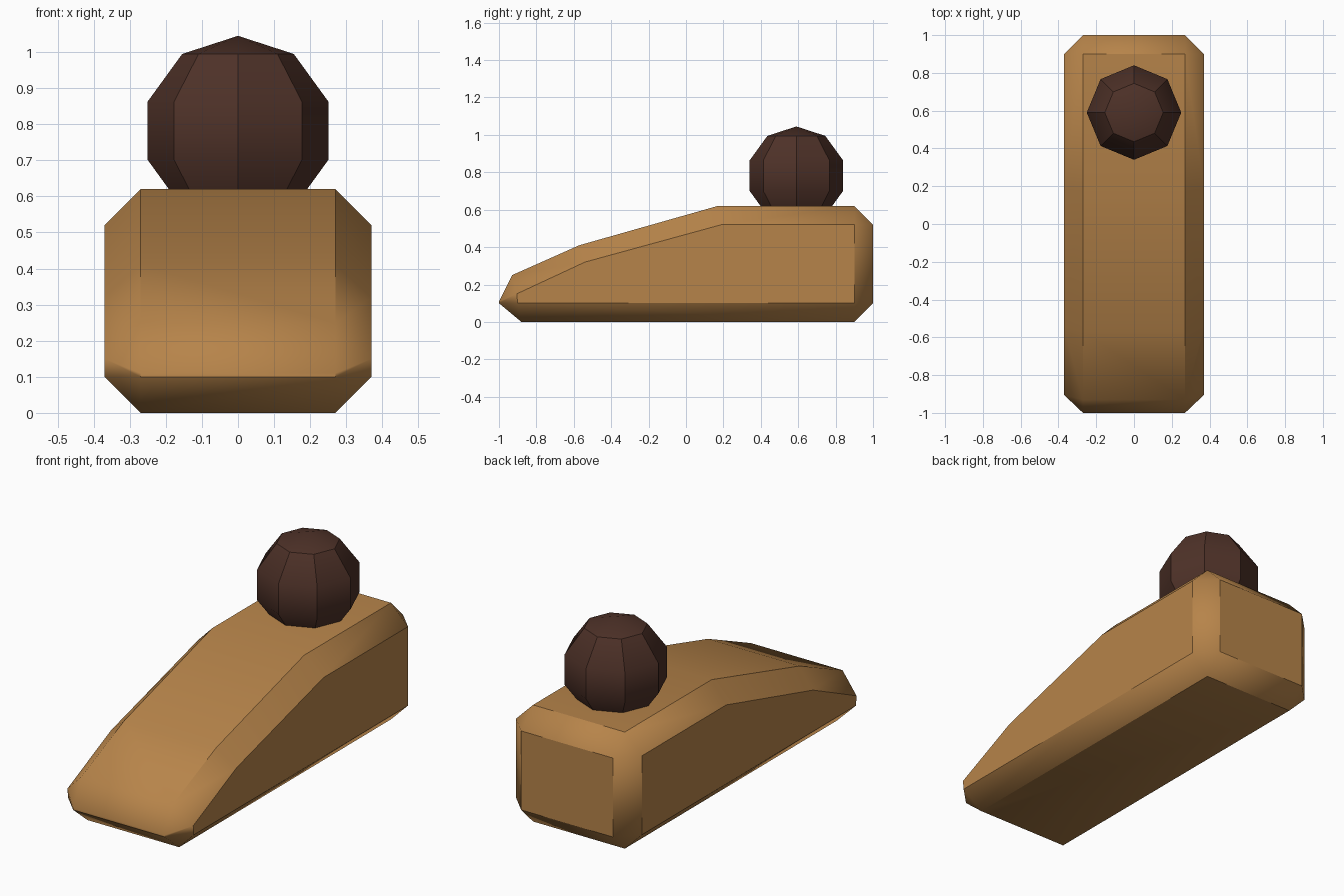
import bpy, bmesh, math
from mathutils import Vector

if "Cube" in bpy.data.objects:
    bpy.data.objects.remove(bpy.data.objects["Cube"])


def material(name, rgb):
    m = bpy.data.materials.new(name)
    m.diffuse_color = (*rgb, 1)
    m.use_nodes = True
    m.node_tree.nodes["Principled BSDF"].inputs["Base Color"].default_value = m.diffuse_color
    return m


def add_object(name, bm, mat, angle):
    bmesh.ops.recalc_face_normals(bm, faces=bm.faces)
    mesh = bpy.data.meshes.new(name)
    bm.to_mesh(mesh)
    bm.free()
    mesh.materials.append(mat)
    ob = bpy.data.objects.new(name, mesh)
    bpy.context.collection.objects.link(ob)
    bpy.ops.object.select_all(action='DESELECT')
    ob.select_set(True)
    bpy.context.view_layer.objects.active = ob
    bpy.ops.object.shade_smooth_by_angle(angle=math.radians(angle))
    return ob


wood = material("light wood", (0.47, 0.23, 0.068))
dark = material("dark wood", (0.076, 0.031, 0.021))

# Wedge body: a chamfered convex block, from its centre and side profiles (y, z)
centre = [(-0.88, 0), (-1, 0.10), (-1, 0.11), (-0.93, 0.25), (-0.57, 0.41),
          (0.17, 0.62), (0.9, 0.62), (1, 0.52), (1, 0.10), (0.9, 0)]
side = [(-0.90, 0.10), (-0.905, 0.15), (-0.54, 0.32), (0.19, 0.52),
        (0.9, 0.52), (0.9, 0.10)]
bm = bmesh.new()
for half_width, profile in ((0.27, centre), (0.37, side)):
    for s in (-1, 1):
        for y, z in profile:
            bm.verts.new((s * half_width, y, z))
bmesh.ops.convex_hull(bm, input=bm.verts)
bmesh.ops.dissolve_limit(bm, angle_limit=math.radians(2), verts=bm.verts, edges=bm.edges)
add_object("wedge_body", bm, wood, 43)

# Ball knob: low-poly sphere sunk slightly into the flat top
bm = bmesh.new()
bmesh.ops.create_uvsphere(bm, u_segments=8, v_segments=5, radius=0.263)
bmesh.ops.translate(bm, vec=Vector((0, 0.59, 0.782)), verts=bm.verts)
add_object("ball_knob", bm, dark, 35)
